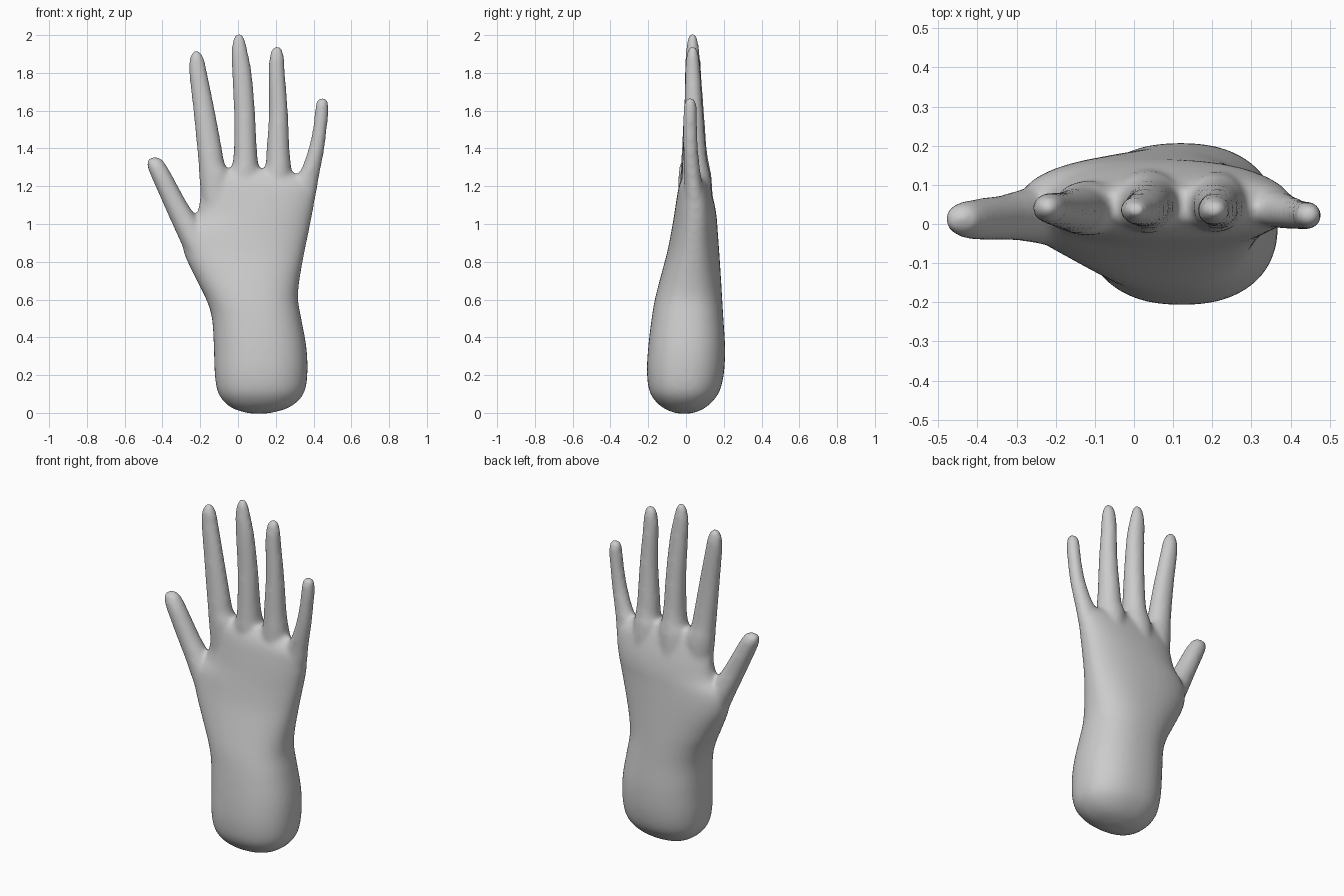
import bpy, bmesh, math

SIDES = 40


def spline(p0, p1, p2, p3, t):
    """Catmull-Rom blend of one section into the next."""
    return [0.5 * (2 * b + (c - a) * t + (2 * a - 5 * b + 4 * c - d) * t * t
                   + (3 * b - a - 3 * c + d) * t ** 3)
            for a, b, c, d in zip(p0, p1, p2, p3)]


def loft(bm, sections, power=2.0, steps=4):
    """Closed tube through sections (z, x_min, x_max, y_min, y_max)."""
    last = len(sections) - 1
    path = []
    for i in range(last):
        near = [sections[min(max(i + k, 0), last)] for k in (-1, 0, 1, 2)]
        path += [spline(*near, s / steps) for s in range(steps)]
    path.append(sections[-1])
    rings = []
    for z, x0, x1, y0, y1 in path:
        ring = []
        for k in range(SIDES):
            a = 2 * math.pi * k / SIDES
            c, s = math.cos(a), math.sin(a)
            x = math.copysign(abs(c) ** (2 / power), c) * (x1 - x0) / 2
            y = math.copysign(abs(s) ** (2 / power), s) * (y1 - y0) / 2
            ring.append(bm.verts.new(((x0 + x1) / 2 + x, (y0 + y1) / 2 + y, z)))
        rings.append(ring)
    for lo, hi in zip(rings, rings[1:]):
        for k in range(SIDES):
            n = (k + 1) % SIDES
            bm.faces.new((lo[k], lo[n], hi[n], hi[k]))
    bm.faces.new(rings[0][::-1])
    bm.faces.new(rings[-1])


bm = bmesh.new()

# Wrist and palm
loft(bm, [
    (-0.003, 0.06, 0.16, -0.05, 0.03),
    (0.02, -0.02, 0.25, -0.11, 0.09),
    (0.06, -0.075, 0.315, -0.16, 0.14),
    (0.12, -0.11, 0.355, -0.195, 0.18),
    (0.22, -0.124, 0.368, -0.207, 0.202),
    (0.35, -0.128, 0.362, -0.20, 0.207),
    (0.5, -0.138, 0.335, -0.182, 0.198),
    (0.6, -0.168, 0.318, -0.165, 0.192),
    (0.7, -0.218, 0.325, -0.14, 0.186),
    (0.85, -0.287, 0.352, -0.10, 0.176),
    (0.96, -0.29, 0.375, -0.078, 0.168),
    (1.04, -0.225, 0.391, -0.064, 0.162),
    (1.12, -0.203, 0.405, -0.052, 0.148),
    (1.2, -0.195, 0.405, -0.038, 0.125),
    (1.25, -0.18, 0.33, -0.02, 0.105),
    (1.29, -0.13, 0.27, 0.01, 0.085),
], power=2.3)

# Thumb
loft(bm, [
    (0.75, -0.23, -0.05, -0.07, 0.12),
    (0.9, -0.302, -0.13, -0.055, 0.105),
    (1.0, -0.348, -0.195, -0.045, 0.09),
    (1.1, -0.393, -0.262, -0.042, 0.075),
    (1.2, -0.437, -0.318, -0.042, 0.068),
    (1.27, -0.468, -0.355, -0.04, 0.062),
    (1.32, -0.484, -0.385, -0.03, 0.055),
    (1.345, -0.475, -0.405, -0.015, 0.04),
    (1.353, -0.455, -0.42, 0.0, 0.025),
])

# Index finger
loft(bm, [
    (1.1, -0.19, -0.03, -0.03, 0.11),
    (1.25, -0.206, -0.035, -0.03, 0.11),
    (1.32, -0.209, -0.07, -0.026, 0.098),
    (1.4, -0.217, -0.085, -0.022, 0.09),
    (1.6, -0.237, -0.122, -0.012, 0.082),
    (1.8, -0.259, -0.163, 0.0, 0.08),
    (1.87, -0.257, -0.178, 0.006, 0.076),
    (1.905, -0.245, -0.195, 0.018, 0.066),
    (1.918, -0.23, -0.21, 0.032, 0.05),
])

# Middle finger
loft(bm, [
    (1.1, -0.05, 0.11, -0.02, 0.145),
    (1.25, -0.055, 0.125, -0.024, 0.135),
    (1.32, -0.03, 0.108, -0.022, 0.122),
    (1.4, -0.022, 0.1, -0.018, 0.11),
    (1.6, -0.022, 0.09, -0.01, 0.095),
    (1.8, -0.032, 0.073, -0.006, 0.08),
    (1.92, -0.035, 0.05, 0.0, 0.07),
    (1.98, -0.025, 0.036, 0.01, 0.06),
    (2.008, -0.01, 0.022, 0.022, 0.048),
])

# Ring finger
loft(bm, [
    (1.1, 0.14, 0.3, -0.02, 0.14),
    (1.25, 0.128, 0.288, -0.022, 0.13),
    (1.32, 0.146, 0.28, -0.02, 0.115),
    (1.4, 0.151, 0.273, -0.016, 0.105),
    (1.6, 0.164, 0.264, -0.01, 0.09),
    (1.8, 0.162, 0.249, -0.005, 0.077),
    (1.88, 0.166, 0.244, 0.0, 0.07),
    (1.925, 0.178, 0.234, 0.012, 0.06),
    (1.94, 0.195, 0.218, 0.025, 0.046),
])

# Little finger
loft(bm, [
    (1.02, 0.25, 0.38, -0.01, 0.11),
    (1.15, 0.275, 0.412, -0.01, 0.098),
    (1.22, 0.293, 0.424, -0.01, 0.086),
    (1.3, 0.338, 0.439, -0.012, 0.074),
    (1.4, 0.373, 0.458, -0.014, 0.064),
    (1.5, 0.395, 0.47, -0.015, 0.06),
    (1.58, 0.405, 0.479, -0.014, 0.058),
    (1.64, 0.412, 0.478, -0.01, 0.054),
    (1.667, 0.428, 0.468, 0.004, 0.04),
])

mesh = bpy.data.meshes.new("hand")
bm.to_mesh(mesh)
bm.free()
hand = bpy.data.objects.new("hand", mesh)
bpy.context.collection.objects.link(hand)

skin = bpy.data.materials.new("light grey")
skin.diffuse_color = (0.6, 0.6, 0.6, 1)
mesh.materials.append(skin)

# Fuse palm and fingers into one skin, then soften the webs
fuse = hand.modifiers.new("fuse", 'REMESH')
fuse.mode = 'VOXEL'
fuse.voxel_size = 0.011
fuse.use_smooth_shade = True
soften = hand.modifiers.new("soften", 'SMOOTH')
soften.factor = 0.5
soften.iterations = 14
